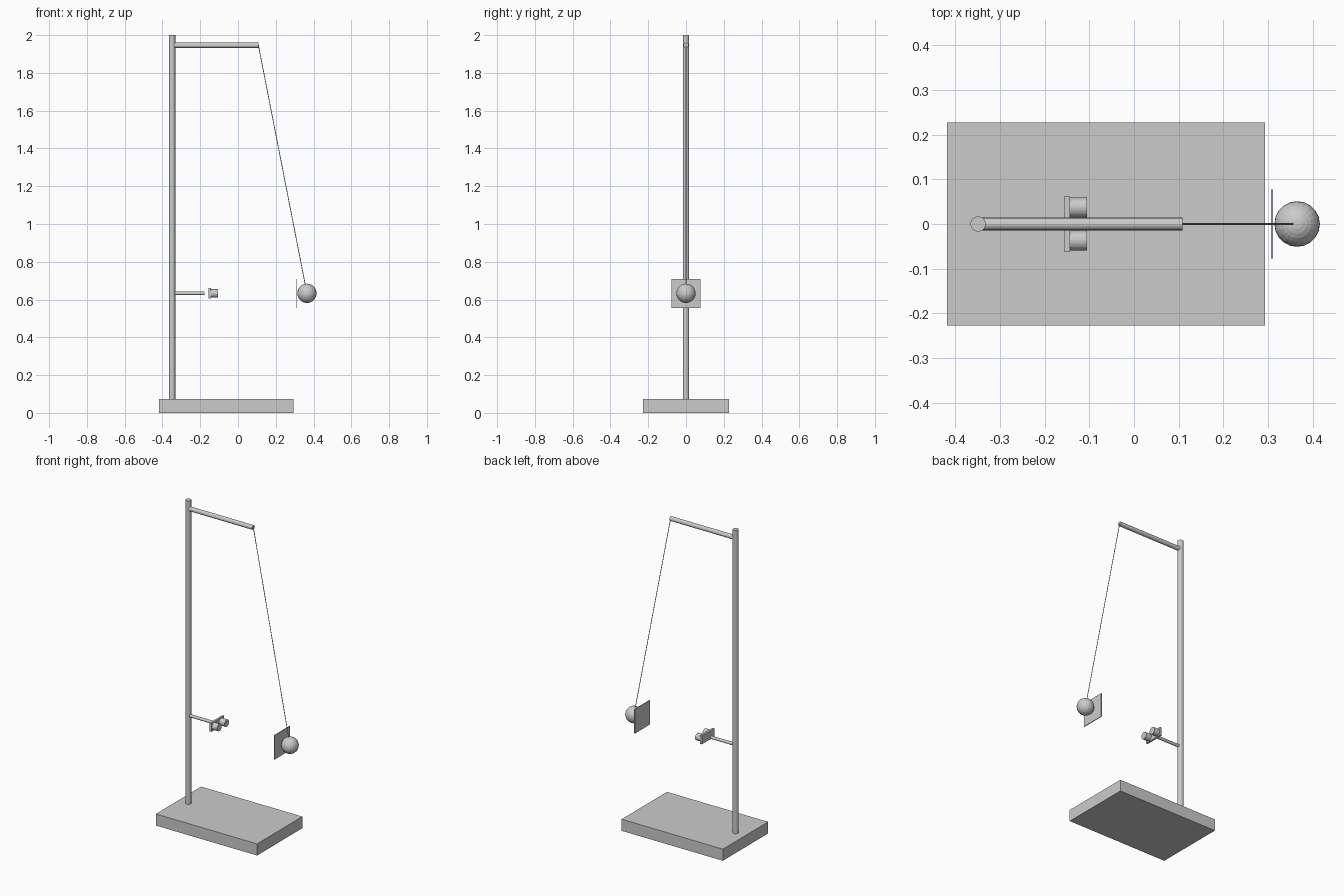
import bpy
import bmesh
from mathutils import Vector

if "Cube" in bpy.data.objects:
    bpy.data.objects.remove(bpy.data.objects["Cube"])

grey = bpy.data.materials.new("plain grey")
grey.diffuse_color = (0.6, 0.6, 0.6, 1)
grey.use_nodes = True
grey.node_tree.nodes["Principled BSDF"].inputs["Base Color"].default_value = grey.diffuse_color


def finish(name, bm):
    mesh = bpy.data.meshes.new(name)
    bm.to_mesh(mesh)
    bm.free()
    mesh.materials.append(grey)
    obj = bpy.data.objects.new(name, mesh)
    bpy.context.collection.objects.link(obj)
    return obj


def box(name, low, high):
    low, high = Vector(low), Vector(high)
    bm = bmesh.new()
    bmesh.ops.create_cube(bm, size=1)
    bmesh.ops.scale(bm, vec=high - low, verts=bm.verts)
    bmesh.ops.translate(bm, vec=(low + high) / 2, verts=bm.verts)
    return finish(name, bm)


def rod(name, start, end, radius, sides=16):
    start, end = Vector(start), Vector(end)
    axis = end - start
    bm = bmesh.new()
    bmesh.ops.create_cone(bm, cap_ends=True, segments=sides, radius1=radius,
                          radius2=radius, depth=axis.length)
    obj = finish(name, bm)
    obj.location = (start + end) / 2
    obj.rotation_euler = axis.to_track_quat('Z', 'Y').to_euler()
    return obj


POLE_X = -0.349
LEVEL = 0.633          # shared height of the sensor and the ball
BALL = (0.365, 0, LEVEL)

# Stand
box("base", (-0.418, -0.227, 0), (0.293, 0.227, 0.074))
rod("pole", (POLE_X, 0, 0.074), (POLE_X, 0, 2.0), 0.017, 20)
rod("top_arm", (POLE_X, 0, 1.946), (0.108, 0, 1.946), 0.014)

# Pendulum with its reflector plate
rod("string", (0.108, 0, 1.946), BALL, 0.002, 8)
bm = bmesh.new()
bmesh.ops.create_uvsphere(bm, u_segments=20, v_segments=14, radius=0.051)
finish("ball", bm).location = BALL
box("reflector_plate", (0.306, -0.077, LEVEL - 0.077),
    (0.311, 0.077, LEVEL + 0.077))

# Distance sensor: bracket rod, board and two round transducers
rod("sensor_arm", (POLE_X, 0, LEVEL), (-0.177, 0, LEVEL), 0.0095)
box("sensor_board", (-0.155, -0.063, LEVEL - 0.027),
    (-0.143, 0.063, LEVEL + 0.027))
for name, side in (("left", -1), ("right", 1)):
    rod("sensor_eye_" + name, (-0.144, side * 0.037, LEVEL),
        (-0.105, side * 0.037, LEVEL), 0.0225, 20)
